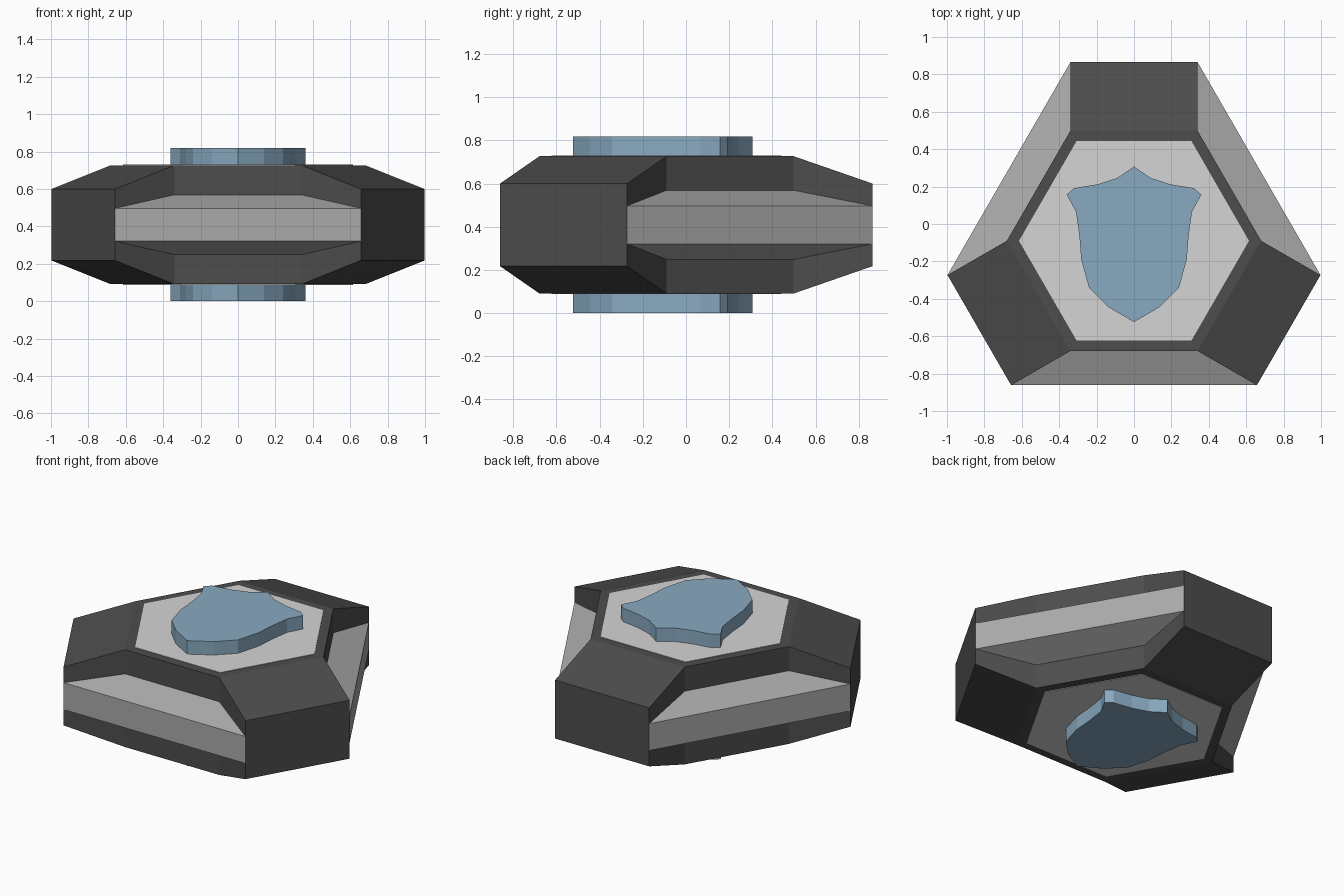
import bpy, bmesh, math

if "Cube" in bpy.data.objects:
    bpy.data.objects.remove(bpy.data.objects["Cube"])

MID_Z = 0.409      # mirror plane between top and bottom
PIVOT_Y = -0.09    # centre of the three-fold symmetry


def material(name, color):
    m = bpy.data.materials.new(name)
    m.diffuse_color = (*color, 1)
    m.use_nodes = True
    m.node_tree.nodes["Principled BSDF"].inputs["Base Color"].default_value = m.diffuse_color
    return m


DARK = material("charcoal", (0.074, 0.074, 0.074))
GREY = material("mid grey", (0.40, 0.40, 0.40))
LIGHT = material("light grey", (0.66, 0.66, 0.66))
BLUE = material("steel blue", (0.25, 0.40, 0.53))


def slab(name, outline, mat, turn=0, pivot=PIVOT_Y):
    """Solid from an outline of (x, y, half height), mirrored about MID_Z."""
    bm = bmesh.new()
    c, s = math.cos(turn), math.sin(turn)
    pts = [(x * c - y * s, x * s + y * c + pivot, h) for x, y, h in outline]
    top = [bm.verts.new((x, y, MID_Z + h)) for x, y, h in pts]
    low = [bm.verts.new((x, y, MID_Z - h)) for x, y, h in pts]
    bm.faces.new(top)
    bm.faces.new(low[::-1])
    for i in range(len(pts)):
        j = (i + 1) % len(pts)
        bm.faces.new((top[i], low[i], low[j], top[j]))
    bmesh.ops.recalc_face_normals(bm, faces=bm.faces)
    mesh = bpy.data.meshes.new(name)
    bm.to_mesh(mesh)
    bm.free()
    mesh.materials.append(mat)
    obj = bpy.data.objects.new(name, mesh)
    bpy.context.collection.objects.link(obj)
    return obj


def hexagon(radius, half):
    return [(radius * math.cos(k * math.pi / 3), radius * math.sin(k * math.pi / 3), half)
            for k in range(6)]


# Hexagonal core and the light panels on its top and bottom
R = 0.68
A = R * math.sqrt(3) / 2
slab("hex_core", hexagon(R, 0.318), DARK)
slab("face_panel", hexagon(0.615, 0.321), LIGHT)

# Three tapering corner blocks with recessed grey wedges between them
W, OUT = R / 2, 0.955
turn60 = math.radians(60)
ox = W * math.cos(turn60) + OUT * math.sin(turn60)
oy = W * math.sin(turn60) - OUT * math.cos(turn60)
ox, oy = 0.657, -0.772
for k in range(3):
    angle = k * math.tau / 3
    slab(f"corner_block_{k + 1}",
         [(-W, A, 0.318), (-W, OUT, 0.191), (W, OUT, 0.191), (W, A, 0.318)], DARK, angle)
    slab(f"side_wedge_{k + 1}",
         [(-W, -A, 0.160), (-ox, oy, 0.088), (ox, oy, 0.088), (W, -A, 0.160)], GREY, angle)

# Shield emblem standing proud of both faces
half = [(0.09, 0.246), (0.195, 0.212), (0.32, 0.192), (0.36, 0.157), (0.31, 0.065),
        (0.292, -0.06), (0.282, -0.19), (0.24, -0.342), (0.138, -0.444)]
shield = ([(0, 0.307)] + half + [(0, -0.524)] + [(-x, y) for x, y in reversed(half)])
slab("shield_plate", [(x, y, MID_Z) for x, y in shield], BLUE, pivot=0)
